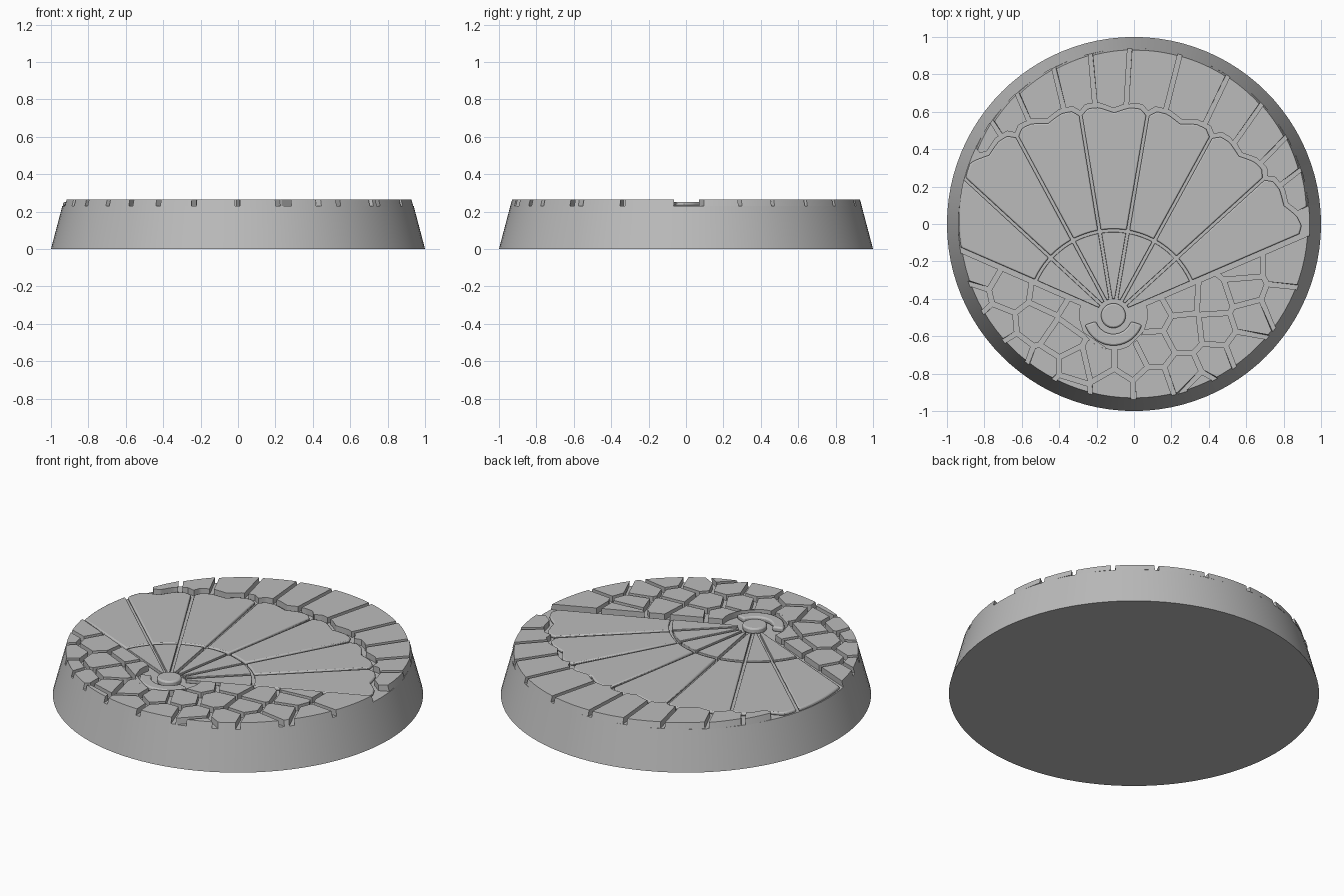
import bpy, bmesh, math
from mathutils import Vector

cube = bpy.data.objects.get("Cube")
if cube:
    bpy.data.objects.remove(cube, do_unlink=True)

SIDES = 96
FLOOR, LEAF_TOP, TOP = 0.23, 0.25, 0.265
PIVOT = Vector((-0.11, -0.49))
FIRST, STEP, LEAVES = 23.3, 19.0, 7        # fan rays, in degrees about the pivot
LAST = FIRST + STEP * LEAVES
ARC = 0.455                                # radius of the ring across the fan

stone = bpy.data.materials.new("grey_stone")
stone.use_nodes = True
stone.diffuse_color = (0.5, 0.5, 0.5, 1)
stone.node_tree.nodes["Principled BSDF"].inputs["Base Color"].default_value = (0.5, 0.5, 0.5, 1)


def wall(z):
    """Radius of the sloping side at a height."""
    return 1 - 0.07 * z / TOP


def direction(deg):
    return Vector((math.cos(math.radians(deg)), math.sin(math.radians(deg))))


def rim(deg, z=TOP):
    """Distance from the pivot to the rim."""
    b = PIVOT.dot(direction(deg))
    return -b + math.sqrt(b * b - PIVOT.length_squared + wall(z) ** 2)


def scallop(deg):
    """Wavy outer edge of the fan."""
    u = abs((deg - FIRST) % STEP - STEP / 2)
    if u < 4.5:
        return 1.085 + 0.03 * u / 4.5
    return 1.115 - 0.03 * max(0, u - 7.5) / 2


def wedge(a, b, inner, outer, gap, n=20):
    """Outline between two rays, two radius functions and a constant gap."""
    def arc(radius):
        pts = []
        for i in range(n + 1):
            t = i / n
            r = radius(a + (b - a) * t)
            off = math.degrees(gap / r)
            pts.append(PIVOT + direction(a + off + (b - a - 2 * off) * t) * r)
        return pts
    return arc(inner) + arc(outer)[::-1]


def clip(poly, point, normal):
    """Keep the part of a convex outline behind a line."""
    out = []
    for i, p in enumerate(poly):
        q = poly[(i + 1) % len(poly)]
        dp, dq = (p - point).dot(normal), (q - point).dot(normal)
        if dp <= 0:
            out.append(p)
        if dp * dq < 0:
            out.append(p.lerp(q, dp / (dp - dq)))
    return out


def prisms(name, outlines, top, bevel=0):
    """Raise outlines from the floor; points on the rim follow the slope."""
    bm = bmesh.new()
    for outline in outlines:
        rings = []
        for z in (FLOOR, top):
            ring = []
            for p in outline:
                on_rim = p.length > wall(top) - 0.005
                k = wall(z) / wall(top) if on_rim else 1
                ring.append(bm.verts.new((p.x * k, p.y * k, z)))
            rings.append(ring)
        low, high = rings
        bm.faces.new(low[::-1])
        bm.faces.new(high)
        for i in range(len(low)):
            j = (i + 1) % len(low)
            bm.faces.new((low[i], low[j], high[j], high[i]))
    bmesh.ops.remove_doubles(bm, verts=bm.verts, dist=0.0002)
    bmesh.ops.recalc_face_normals(bm, faces=bm.faces)
    return finish(name, bm, bevel)


def finish(name, bm, bevel=0):
    mesh = bpy.data.meshes.new(name)
    bm.to_mesh(mesh)
    bm.free()
    mesh.materials.append(stone)
    obj = bpy.data.objects.new(name, mesh)
    bpy.context.collection.objects.link(obj)
    bpy.ops.object.select_all(action='DESELECT')
    obj.select_set(True)
    bpy.context.view_layer.objects.active = obj
    bpy.ops.object.shade_smooth_by_angle(angle=math.radians(30))
    if bevel:
        mod = obj.modifiers.new("worn_edges", 'BEVEL')
        mod.width, mod.segments = bevel, 2
        mod.limit_method, mod.angle_limit = 'ANGLE', math.radians(60)
    return obj


# Tapered round plinth
bm = bmesh.new()
bmesh.ops.create_cone(bm, cap_ends=True, segments=SIDES, radius1=1, radius2=wall(FLOOR), depth=FLOOR)
bmesh.ops.translate(bm, verts=bm.verts, vec=(0, 0, FLOOR / 2))
finish("plinth", bm)

# Fan: a short inner and a long outer leaf between each pair of rays
inner_leaves, outer_leaves = [], []
for i in range(LEAVES):
    a = FIRST + STEP * i
    inner_leaves.append(wedge(a, a + STEP, lambda d: 0.09, lambda d: ARC - 0.008, 0.008, 6))
    outer_leaves.append(wedge(a, a + STEP, lambda d: ARC + 0.008,
                              lambda d: min(scallop(d), rim(d, LEAF_TOP)), 0.008))
prisms("fan_inner_leaves", inner_leaves, LEAF_TOP, 0.006)
prisms("fan_outer_leaves", outer_leaves, LEAF_TOP, 0.008)

# Round boss at the pivot with a crescent below it
prisms("pivot_boss", [[PIVOT + direction(d) * 0.066 for d in range(0, 360, 10)]], TOP, 0.009)
prisms("pivot_crescent", [wedge(198, 342, lambda d: 0.098, lambda d: 0.16, 0, 24)], TOP - 0.005, 0.009)

# Border stones following the scalloped edge
joints = [29, 38, 46, 55, 64.5, 75.7, 86.5, 95, 103.5, 113.4, 122, 130]
border = [wedge(a, b, lambda d: scallop(d) + 0.024,
                lambda d: max(rim(d), scallop(d) + 0.028), 0.012)
          for a, b in zip(joints, joints[1:])]
prisms("border_stones", border, TOP)

# Crazy paving around the pivot: one cell about each stone centre
centres = [Vector(c) for c in (
    (-.83, -.25), (-.66, -.35), (-.45, -.38), (-.29, -.48), (-.74, -.55), (-.52, -.53),
    (-.88, -.40), (-.65, -.70), (-.39, -.62), (-.48, -.76), (-.32, -.76), (-.36, -.89),
    (-.19, -.73), (-.02, -.73), (-.11, -.87), (.10, -.67), (.10, -.86), (.27, -.80),
    (.09, -.48), (.27, -.58), (.25, -.39), (.43, -.40), (.44, -.56), (.43, -.73),
    (.59, -.67), (.62, -.50), (.58, -.35), (.57, -.23), (.81, -.23), (.79, -.43), (.35, -.88))]
paving = []
for c in centres:
    cell = [Vector(p) for p in ((-1, -1), (1, -1), (1, 1), (-1, 1))]
    for other in centres:
        if other != c:
            n = (other - c).normalized()
            cell = clip(cell, (c + other) / 2 - n * 0.013, n)
    n = direction(FIRST + 90) if c.x > PIVOT.x else direction(LAST - 90)
    cell = clip(cell, PIVOT - n * 0.02, n)
    for k in range(SIDES):
        n = direction(360 * (k + 0.5) / SIDES)
        cell = clip(cell, n * wall(TOP) * math.cos(math.pi / SIDES), n)
    # Round the stones off around the crescent
    outline = []
    for i, p in enumerate(cell):
        q = cell[(i + 1) % len(cell)]
        near = min((p - PIVOT).length, (q - PIVOT).length, (p.lerp(q, 0.5) - PIVOT).length) < 0.25
        steps = 12 if near else 1
        for s in range(steps):
            r = p.lerp(q, s / steps) - PIVOT
            if r.length < 0.182:
                r = r.normalized() * 0.182
            outline.append(PIVOT + r)
    paving.append(outline)
prisms("paving_stones", paving, TOP)
